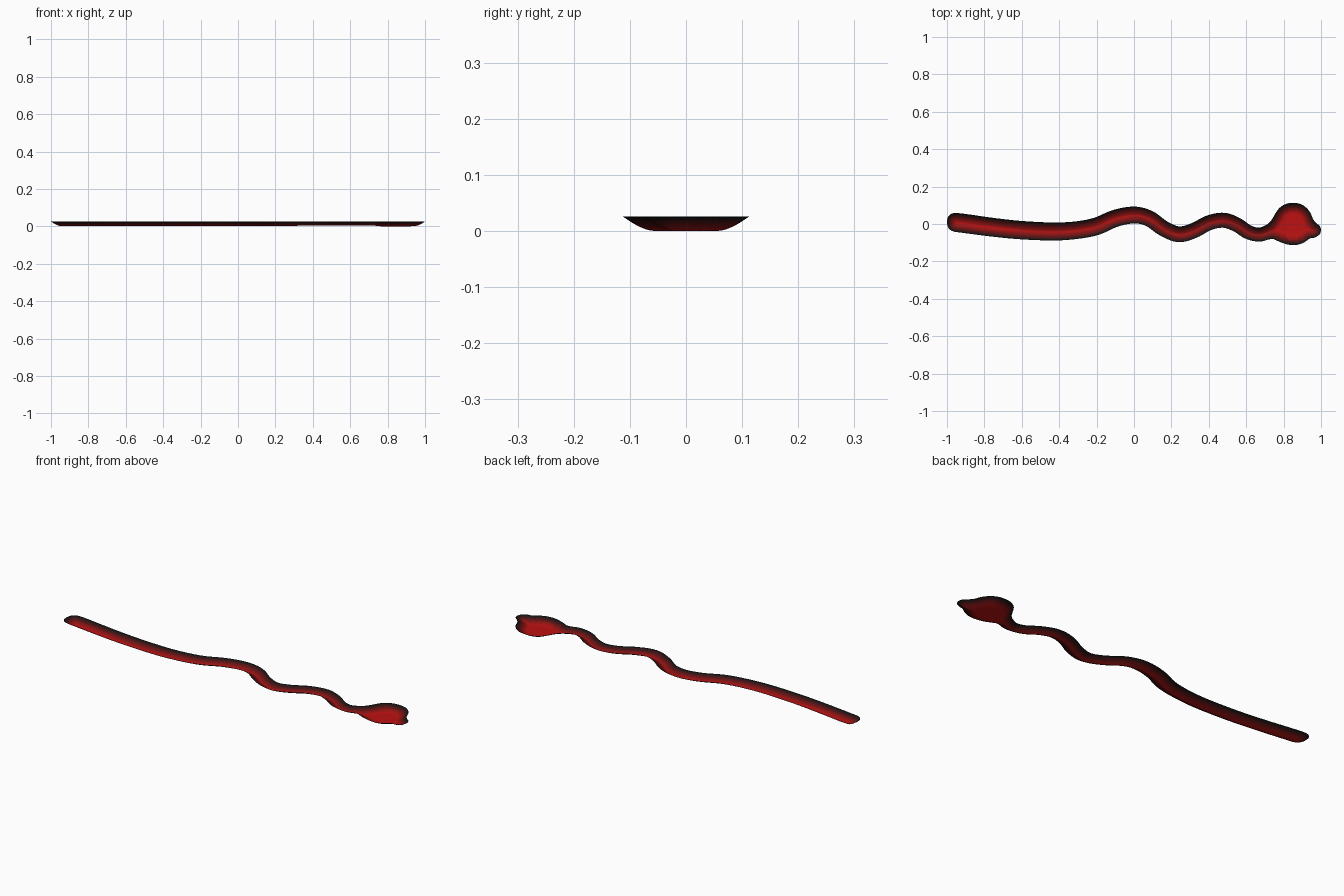
import bpy, bmesh, math
from mathutils import Vector, kdtree

if "Cube" in bpy.data.objects:
    bpy.data.objects.remove(bpy.data.objects["Cube"])

RIM = 0.026      # rim height
WALL = 0.06      # distance from rim to the flat bottom
ACROSS = 28      # faces across the trough

# stations along the body: x, centre y, half width
S = [(-1, .01, 0), (-.997, .01, .022), (-.985, .01, .039), (-.965, .009, .049),
     (-.93, .006, .051), (-.75, -.018, .05), (-.6, -.033, .049), (-.42, -.04, .048),
     (-.3, -.032, .047), (-.2, -.012, .047), (-.1, .03, .046), (0, .048, .045),
     (.08, .03, .043), (.16, -.025, .042), (.24, -.055, .042), (.32, -.035, .041),
     (.4, .006, .04), (.48, .02, .04), (.55, -.004, .039), (.61, -.043, .038),
     (.67, -.057, .037), (.715, -.043, .04), (.738, -.03, .05), (.755, -.015, .07),
     (.78, -.004, .092), (.815, 0, .108), (.853, 0, .113), (.89, 0, .107),
     (.92, -.002, .09), (.943, -.008, .068), (.958, -.025, .05), (.975, -.032, .036),
     (.99, -.033, .025), (.997, -.033, .014), (1, -.033, 0)]


def slope(i, k):
    a, b = S[max(i - 1, 0)], S[min(i + 1, len(S) - 1)]
    return (b[k] - a[k]) / (b[0] - a[0])


def hermite(i, t, k):
    h = S[i + 1][0] - S[i][0]
    return ((2*t**3 - 3*t**2 + 1) * S[i][k] + (t**3 - 2*t**2 + t) * h * slope(i, k)
            + (3*t**2 - 2*t**3) * S[i + 1][k] + (t**3 - t**2) * h * slope(i + 1, k))


# smooth centre line with widths
path = []
for i in range(len(S) - 1):
    n = max(4, round((S[i + 1][0] - S[i][0]) / .012))
    for j in range(n):
        t = j / n
        path.append((S[i][0] + t * (S[i + 1][0] - S[i][0]), hermite(i, t, 1), max(hermite(i, t, 2), .0005)))
path.append((1, S[-1][1], .0005))

# rows of points across the body, square to the centre line except at the head
rows = []
for i, (x, y, w) in enumerate(path):
    a, b = path[max(i - 1, 0)], path[min(i + 1, len(path) - 1)]
    turn = min(1, max(0, (.75 - x) / .1)) * min(1, max(0, (x + .97) / .05))
    ang = math.atan2(b[1] - a[1], b[0] - a[0]) * turn
    side = Vector((-math.sin(ang), math.cos(ang), 0))
    rows.append([Vector((x, y, 0)) + side * w * (2 * j / ACROSS - 1) for j in range(ACROSS + 1)])

# depth follows the distance to the outline
rim = [p for r in rows for p in (r[0], r[-1])] + rows[0] + rows[-1]
tree = kdtree.KDTree(len(rim))
for i, p in enumerate(rim):
    tree.insert(p, i)
tree.balance()

bm = bmesh.new()
grid, depth = [], {}
for r in rows:
    line = []
    for p in r:
        d = min(tree.find(p)[2] / WALL, 1)
        v = bm.verts.new((p.x, p.y, RIM * (1 - math.sin(d * math.pi / 2))))
        depth[v] = d
        line.append(v)
    grid.append(line)

# colour bands fade from the dark rim to the red middle
BANDS = 8
for a, b in zip(grid, grid[1:]):
    for j in range(ACROSS):
        f = bm.faces.new((a[j], b[j], b[j + 1], a[j + 1]))
        f.smooth = True
        f.material_index = min(BANDS - 1, int(sum(depth[v] for v in f.verts) / 4 * BANDS / .9))

me = bpy.data.meshes.new("wavy_trough")
bm.to_mesh(me)
bm.free()
for k in range(BANDS):
    m = bpy.data.materials.new(f"red_band_{k}")
    s = (k / (BANDS - 1)) ** 1.5
    m.diffuse_color = (.006 + .5 * s, .006, .006, 1)
    m.use_nodes = True
    m.node_tree.nodes["Principled BSDF"].inputs["Base Color"].default_value = m.diffuse_color
    me.materials.append(m)
bpy.context.collection.objects.link(bpy.data.objects.new("wavy_trough", me))
